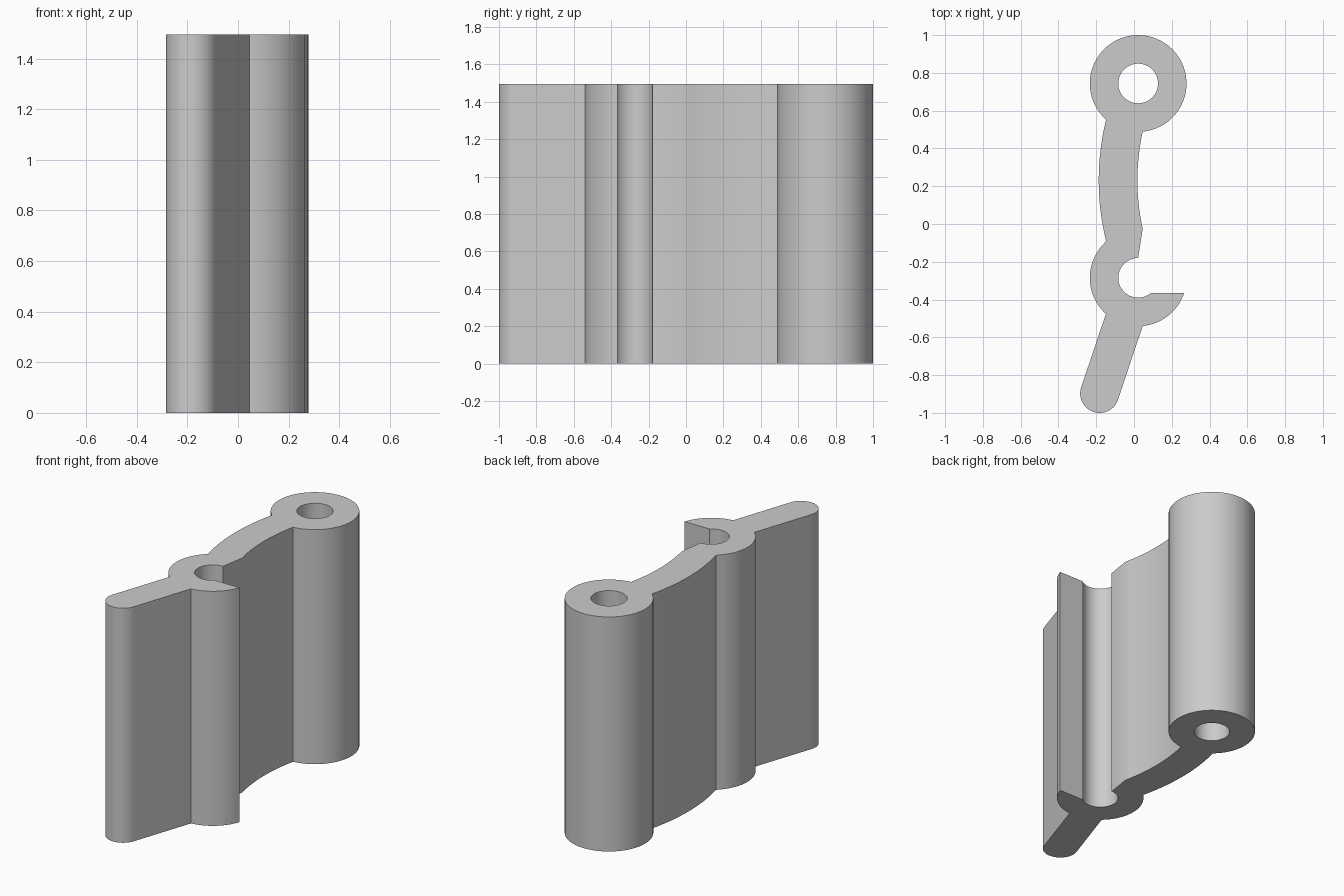
import bpy, bmesh
from math import cos, sin, atan2, tau, hypot

if "Cube" in bpy.data.objects:
    bpy.data.objects.remove(bpy.data.objects["Cube"])

HEIGHT = 1.495
RING = (0.022, 0.744)     # closed eyelet centre
CLIP = (0.022, -0.285)    # open socket centre
TIP = (-0.182, -0.897)    # rounded end of the leg
R_OUT, R_IN, R_TIP = 0.256, 0.105, 0.103


def arc(c, r, a, b, turn, n):
    """Points on a circle from the direction of point a to that of b; turn +1 is ccw."""
    t0 = atan2(a[1] - c[1], a[0] - c[0])
    t1 = atan2(b[1] - c[1], b[0] - c[0])
    sweep = turn * ((turn * (t1 - t0)) % tau)
    return [(c[0] + r * cos(t0 + sweep * i / n), c[1] + r * sin(t0 + sweep * i / n))
            for i in range(n + 1)]


def bow(x_mid, a, b, turn, n=14):
    """Shallow arc between a and b, bulging to x_mid on the left."""
    sag = (a[0] + b[0]) / 2 - x_mid
    half = hypot(a[0] - b[0], a[1] - b[1]) / 2
    r = (half * half + sag * sag) / (2 * sag)
    return arc((x_mid + r, (a[1] + b[1]) / 2), r, a, b, turn, n)


# Corners where the parts of the profile meet
ring_l, ring_r = (-0.148, 0.552), (0.046, 0.489)
clip_l, leg_l, leg_r = (-0.148, -0.090), (-0.148, -0.475), (0.046, -0.540)
lip, mouth_top = (0.046, -0.025), (0.022, -0.180)
mouth_low, claw = (0.090, -0.365), (0.265, -0.365)

# Outer outline, counter-clockwise
outline = arc(RING, R_OUT, ring_r, ring_l, 1, 64)             # eyelet
outline += bow(-0.187, ring_l, clip_l, 1)[1:]                 # arm, left side
outline += arc(CLIP, R_OUT, clip_l, leg_l, 1, 24)[1:]         # socket back
outline += arc(TIP, R_TIP, (-0.279, -0.864), (-0.085, -0.930), 1, 24)  # leg end
outline += arc(CLIP, R_OUT, leg_r, claw, 1, 20)               # socket claw
outline += arc(CLIP, R_IN, mouth_low, mouth_top, -1, 40)      # socket bore
outline += bow(0.018, lip, ring_r, -1)[:-1]                   # arm, right side
hole = arc(RING, R_IN, (1, RING[1]), (0, RING[1]), 1, 24)[:-1]
hole += arc(RING, R_IN, (0, RING[1]), (1, RING[1]), 1, 24)[:-1]

# Fill the profile and extrude it upward
bm = bmesh.new()
edges = []
for loop in (outline, hole):
    vs = [bm.verts.new((x, y, 0)) for x, y in loop]
    edges += [bm.edges.new((vs[i - 1], vs[i])) for i in range(len(vs))]
bmesh.ops.triangle_fill(bm, edges=edges, use_beauty=True)
up = bmesh.ops.extrude_face_region(bm, geom=bm.faces[:], use_keep_orig=True)
bmesh.ops.translate(bm, vec=(0, 0, HEIGHT),
                    verts=[g for g in up["geom"] if isinstance(g, bmesh.types.BMVert)])
bmesh.ops.recalc_face_normals(bm, faces=bm.faces[:])

mesh = bpy.data.meshes.new("hinge_profile")
bm.to_mesh(mesh)
bm.free()
obj = bpy.data.objects.new("hinge_profile", mesh)
bpy.context.collection.objects.link(obj)

grey = bpy.data.materials.new("plain grey")
grey.diffuse_color = (0.6, 0.6, 0.6, 1)
grey.use_nodes = True
grey.node_tree.nodes["Principled BSDF"].inputs["Base Color"].default_value = grey.diffuse_color
mesh.materials.append(grey)

bpy.context.view_layer.objects.active = obj
obj.select_set(True)
bpy.ops.object.shade_smooth_by_angle(angle=0.5)
